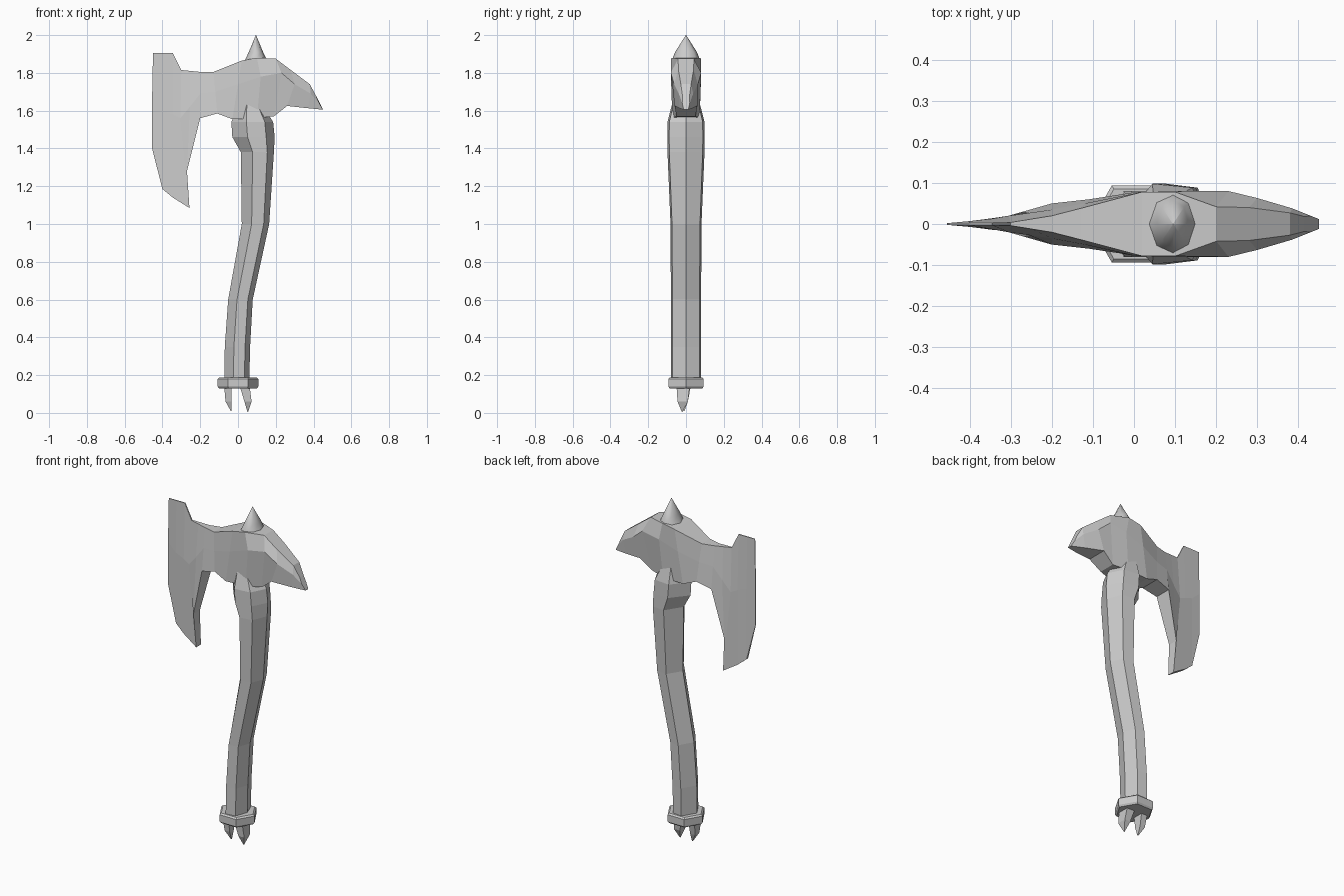
import bpy, bmesh, math
from mathutils import Matrix


def loft(name, rings):
    """Skin a list of equal-length closed rings and cap both ends."""
    bm = bmesh.new()
    vs = [[bm.verts.new(p) for p in r] for r in rings]
    n = len(rings[0])
    for a, b in zip(vs, vs[1:]):
        for i in range(n):
            j = (i + 1) % n
            bm.faces.new((a[i], a[j], b[j], b[i]))
    bm.faces.new(vs[0])
    bm.faces.new(vs[-1])
    bmesh.ops.recalc_face_normals(bm, faces=bm.faces)
    me = bpy.data.meshes.new(name)
    bm.to_mesh(me)
    bm.free()
    ob = bpy.data.objects.new(name, me)
    bpy.context.collection.objects.link(ob)
    return ob


# Curved six-sided handle: z, left x, right x, half depth
handle = [(0.17, -0.072, 0.06, 0.08), (0.35, -0.07, 0.064, 0.08),
          (0.6, -0.052, 0.078, 0.08), (1.0, 0.02, 0.165, 0.082),
          (1.38, 0.015, 0.19, 0.098), (1.46, -0.03, 0.194, 0.099),
          (1.54, -0.035, 0.186, 0.098), (1.63, 0.0, 0.13, 0.075)]


def handle_ring(z, l, r, d):
    w = r - l
    half = [(l + 0.36 * w, d), (l + 0.8 * w, d * 0.9)]
    return ([(l, 0, z)] + [(x, -y, z) for x, y in half] + [(r, 0, z)]
            + [(x, y, z) for x, y in reversed(half)])


loft("handle", [handle_ring(*s) for s in handle])

# Axe head, skinned from blade edge to beak: top, middle, bottom as (x, z, half depth)
head = [
    ((-0.45, 1.905, .002), (-0.455, 1.65, .002), (-0.455, 1.40, .002)),
    ((-0.40, 1.905, .003), (-0.40, 1.60, .007), (-0.40, 1.185, .007)),
    ((-0.345, 1.905, .003), (-0.345, 1.58, .013), (-0.345, 1.14, .014)),
    ((-0.30, 1.815, .004), (-0.305, 1.56, .02), (-0.257, 1.085, .022)),
    ((-0.25, 1.81, .012), (-0.255, 1.62, .027), (-0.27, 1.28, .03)),
    ((-0.20, 1.805, .02), (-0.20, 1.69, .035), (-0.20, 1.56, .05)),
    ((-0.13, 1.805, .038), (-0.12, 1.70, .05), (-0.11, 1.585, .06)),
    ((0.02, 1.865, .078), (0.0, 1.74, .077), (-0.03, 1.555, .072)),
    ((0.10, 1.88, .078), (0.12, 1.78, .08), (0.10, 1.56, .072)),
    ((0.20, 1.875, .042), (0.23, 1.80, .08), (0.19, 1.57, .05)),
    ((0.28, 1.815, .04), (0.30, 1.74, .063), (0.26, 1.625, .06)),
    ((0.38, 1.74, .027), (0.385, 1.69, .038), (0.37, 1.613, .035)),
    ((0.415, 1.675, .018), (0.43, 1.64, .02), (0.45, 1.605, .012)),
]
loft("axe_head", [[(x, -y, z) for x, z, y in s] + [(x, y, z) for x, z, y in reversed(s)]
                  for s in head])

# Pointed finial on top of the head: z, half width, half depth
finial = [(1.83, 0.085, 0.078), (1.868, 0.058, 0.075), (1.91, 0.038, 0.058), (2.0, 0.001, 0.001)]
ob = loft("top_spike", [[(0.095 + a * math.cos(t * math.pi / 4), b * math.sin(t * math.pi / 4), z)
                         for t in range(8)] for z, a, b in finial])
for p in ob.data.polygons:
    p.use_smooth = True

# Hexagonal collar with a slight chamfer
loft("collar", [[(r * math.cos(k * math.pi / 3), r * math.sin(k * math.pi / 3), z)
                 for k in range(6)]
                for z, r in [(0.13, 0.1), (0.14, 0.108), (0.18, 0.108), (0.188, 0.098)]])

# Two claws under the collar: z, left x, right x, front y, back y
claws = {
    "left_claw": [(0.14, -0.073, -0.033, -0.04, 0.025), (0.06, -0.066, -0.034, -0.03, 0.01),
                  (0.01, -0.038, -0.034, -0.012, -0.008)],
    "right_claw": [(0.14, 0.01, 0.062, -0.05, 0.02), (0.06, 0.034, 0.072, -0.045, 0.01),
                   (0.005, 0.05, 0.053, -0.022, -0.018)],
}
for name, secs in claws.items():
    loft(name, [[(l, f, z), (r, f, z), (r, b, z), (l, b, z)] for z, l, r, f, b in secs])
